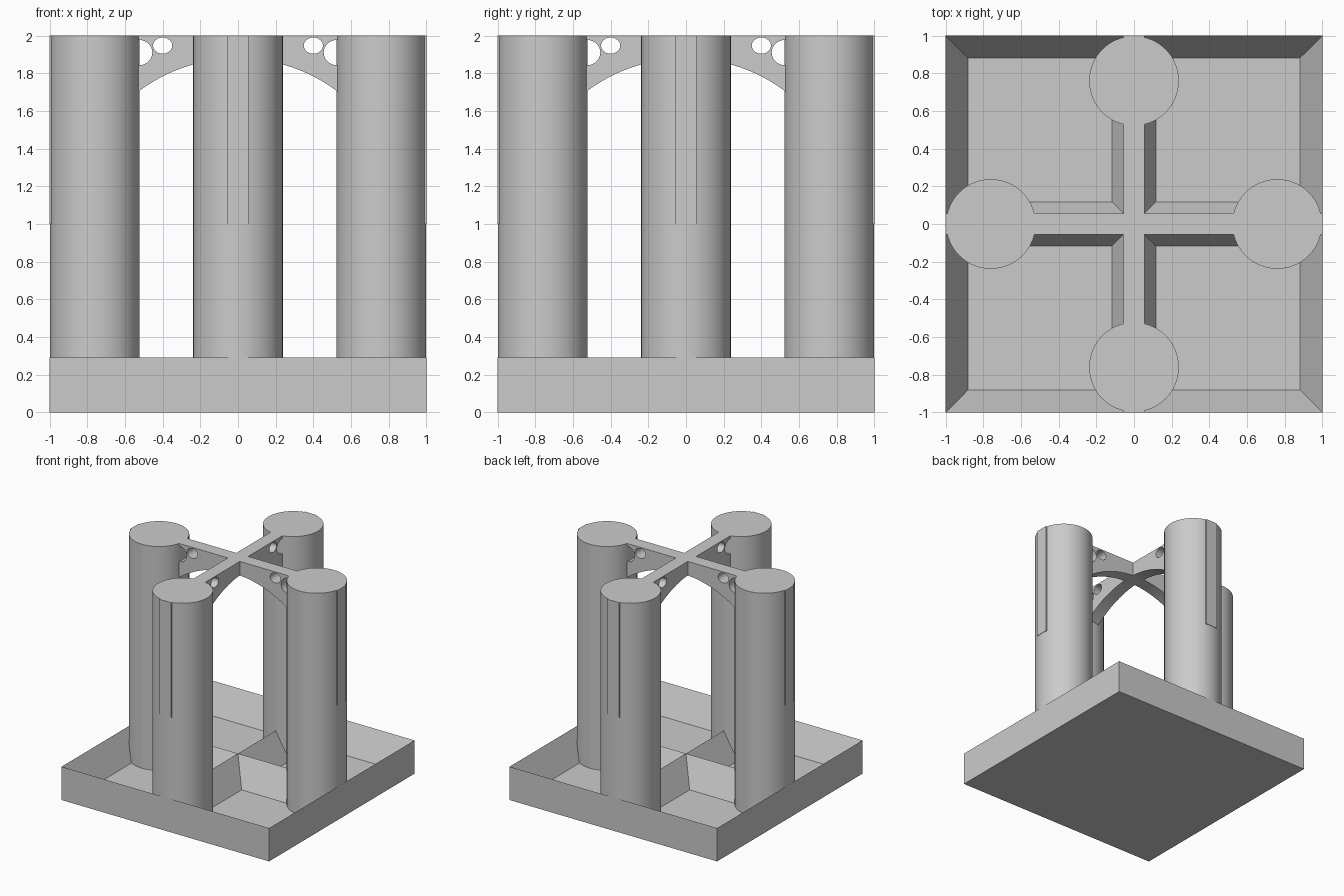
import bpy, bmesh, math
from mathutils import Matrix

if "Cube" in bpy.data.objects:
    bpy.data.objects.remove(bpy.data.objects["Cube"], do_unlink=True)

RIM, FLOOR, WALL = 0.29, 0.05, 0.118      # tray heights and sloped wall width
COL_R, COL_C, TOP = 0.238, 0.76, 2.0      # column radius, offset and top
HALF_W, ARCH_R, SPRING = 0.057, 0.88, 1.0  # crossbeam half width and arch

grey = bpy.data.materials.new("light_grey")
grey.use_nodes = True
grey.diffuse_color = (0.6, 0.6, 0.6, 1)
grey.node_tree.nodes["Principled BSDF"].inputs["Base Color"].default_value = (0.6, 0.6, 0.6, 1)


def add_object(name, mesh):
    ob = bpy.data.objects.new(name, mesh)
    bpy.context.collection.objects.link(ob)
    mesh.materials.clear()
    mesh.materials.append(grey)
    return ob


def from_bmesh(name, bm):
    bmesh.ops.recalc_face_normals(bm, faces=bm.faces)
    mesh = bpy.data.meshes.new(name)
    bm.to_mesh(mesh)
    bm.free()
    return add_object(name, mesh)


def smooth(ob):
    bpy.ops.object.select_all(action='DESELECT')
    ob.select_set(True)
    bpy.context.view_layer.objects.active = ob
    bpy.ops.object.shade_smooth_by_angle(angle=math.radians(30))


# Tray: four pockets with sloped walls meeting in knife-edge ridges
bm = bmesh.new()
bmesh.ops.create_grid(bm, x_segments=2, y_segments=2, size=1.0,
                      matrix=Matrix.Translation((0, 0, RIM)))
pockets = bm.faces[:]
bmesh.ops.inset_individual(bm, faces=pockets, thickness=WALL, use_even_offset=True)
for v in {v for f in pockets for v in f.verts}:
    v.co.z = FLOOR
rim = [e for e in bm.edges if e.is_boundary]
skirt = bmesh.ops.extrude_edge_only(bm, edges=rim)["geom"]
for v in (g for g in skirt if isinstance(g, bmesh.types.BMVert)):
    v.co.z = 0
bmesh.ops.holes_fill(bm, edges=[e for e in bm.edges if e.is_boundary], sides=0)
from_bmesh("pocketed_base", bm)

# Four round columns standing on the pocket floors
for name, dx, dy in (("front_column", 0, -1), ("back_column", 0, 1),
                     ("left_column", 1, 0), ("right_column", -1, 0)):
    bm = bmesh.new()
    height = TOP - FLOOR + 0.02
    bmesh.ops.create_cone(
        bm, cap_ends=True, segments=64, radius1=COL_R, radius2=COL_R, depth=height,
        matrix=Matrix.Translation((dx * COL_C, dy * COL_C, TOP - height / 2)))
    smooth(from_bmesh(name, bm))


# Crossbeam: flat outline with arched underside and oval holes, given thickness
def ellipse(cx, cz, rx, rz, n=32):
    return [(cx + rx * math.cos(2 * math.pi * i / n),
             cz + rz * math.sin(2 * math.pi * i / n)) for i in range(n)]


def crossbeam(name, turn):
    arch = [(ARCH_R * math.cos(math.pi * i / 64), SPRING + ARCH_R * math.sin(math.pi * i / 64))
            for i in range(65)]
    loops = [[(-1, SPRING), (-1, TOP), (1, TOP), (1, SPRING)] + arch]
    for s in (-1, 1):
        loops.append(ellipse(s * 0.40, 1.947, 0.051, 0.043))
        loops.append(ellipse(s * 0.525, 1.91, 0.07, 0.067))
    curve = bpy.data.curves.new(name + "_outline", 'CURVE')
    curve.dimensions = '2D'
    curve.fill_mode = 'BOTH'
    curve.extrude = HALF_W
    for pts in loops:
        sp = curve.splines.new('POLY')
        sp.points.add(len(pts) - 1)
        for p, (x, z) in zip(sp.points, pts):
            p.co = (x, z, 0, 1)
        sp.use_cyclic_u = True
    outline = bpy.data.objects.new(name + "_outline", curve)
    bpy.context.collection.objects.link(outline)
    deps = bpy.context.evaluated_depsgraph_get()
    mesh = bpy.data.meshes.new_from_object(outline.evaluated_get(deps))
    bpy.data.objects.remove(outline, do_unlink=True)
    bm = bmesh.new()
    bm.from_mesh(mesh)
    bmesh.ops.remove_doubles(bm, verts=bm.verts, dist=1e-5)
    bm.transform(Matrix.Rotation(turn, 4, 'Z') @ Matrix.Rotation(math.pi / 2, 4, 'X'))
    return from_bmesh(name, bm)


# Both beams merged into one cross
cross = crossbeam("arched_crossbeams", 0)
other = crossbeam("second_beam", math.pi / 2)
mod = cross.modifiers.new("join", 'BOOLEAN')
mod.operation = 'UNION'
mod.solver = 'EXACT'
mod.object = other
bpy.ops.object.select_all(action='DESELECT')
cross.select_set(True)
bpy.context.view_layer.objects.active = cross
bpy.ops.object.modifier_apply(modifier="join")
bpy.data.objects.remove(other, do_unlink=True)
smooth(cross)
